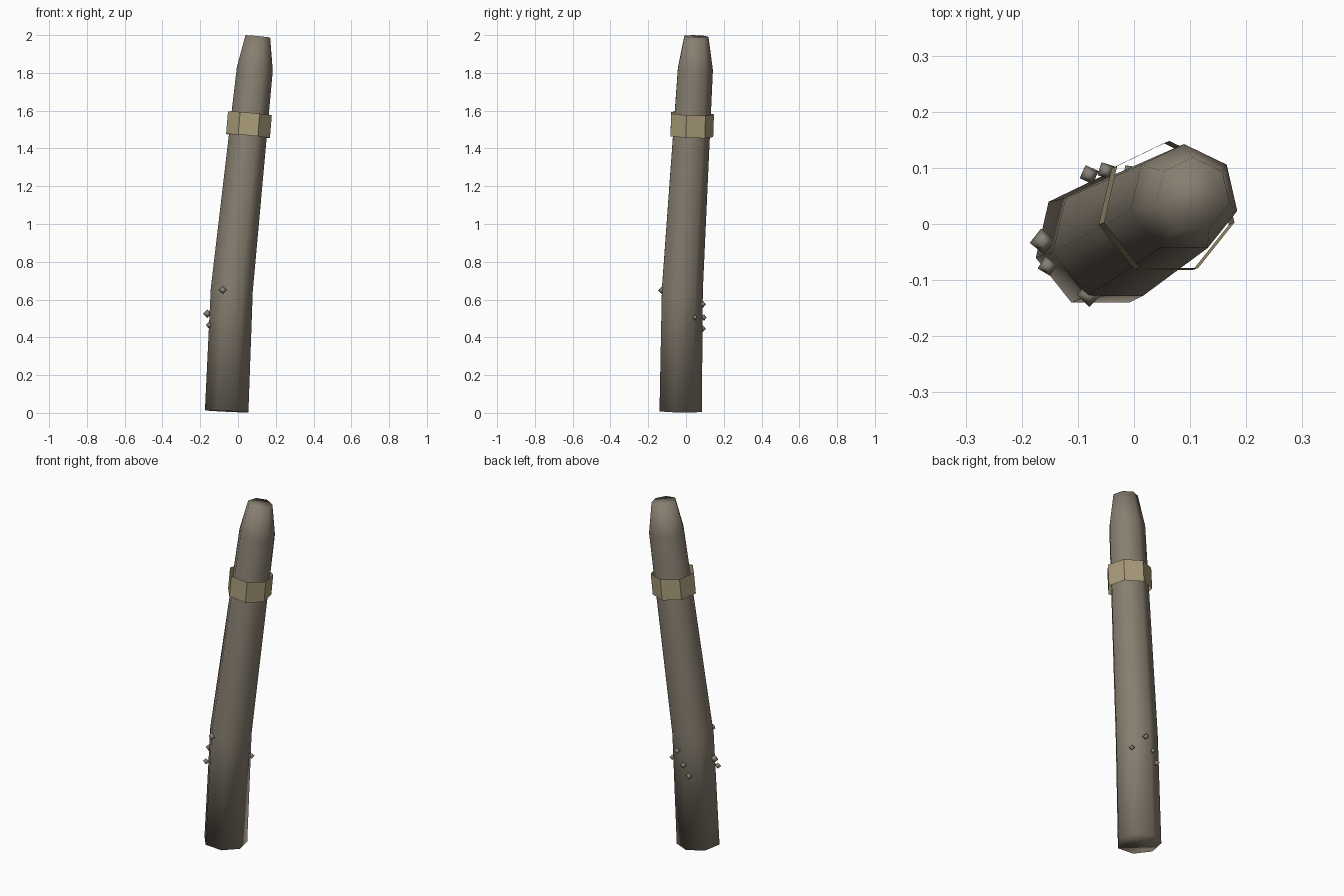
import bpy, bmesh, math
from mathutils import Vector

if "Cube" in bpy.data.objects:
    bpy.data.objects.remove(bpy.data.objects["Cube"])


def material(name, rgb):
    m = bpy.data.materials.new(name)
    m.diffuse_color = (*rgb, 1)
    m.use_nodes = True
    m.node_tree.nodes["Principled BSDF"].inputs["Base Color"].default_value = m.diffuse_color
    return m


wood = material("weathered wood", (0.242, 0.208, 0.160))
rope = material("tan rope", (0.40, 0.335, 0.195))
shell = material("grey barnacle", (0.242, 0.215, 0.175))


def loft(name, rings, mat, caps, smooth, sides=7):
    """Skin heptagon rings given as (x, y, z, radius, tilt in x, tilt in y)."""
    bm = bmesh.new()
    loops = []
    for x, y, z, r, tx, ty in rings:
        loop = []
        for k in range(sides):
            a = math.pi / 2 + math.tau * k / sides
            dx, dy = r * math.cos(a), r * math.sin(a)
            loop.append(bm.verts.new((x + dx, y + dy, z - dx * tx - dy * ty)))
        loops.append(loop)
    for low, high in zip(loops, loops[1:]):
        for k in range(sides):
            n = (k + 1) % sides
            bm.faces.new((low[k], low[n], high[n], high[k]))
    if caps:
        bm.faces.new(loops[0][::-1])
        bm.faces.new(loops[-1])
    return finish(name, bm, mat, smooth)


def finish(name, bm, mat, smooth):
    for f in bm.faces:
        f.smooth = smooth
    me = bpy.data.meshes.new(name)
    bm.to_mesh(me)
    bm.free()
    me.materials.append(mat)
    ob = bpy.data.objects.new(name, me)
    bpy.context.collection.objects.link(ob)
    return ob


# Leaning post with a slight kink and a tapered top
loft("post", [
    (-0.060, -0.034, 0.008, 0.118, 0.05, 0.02),
    (-0.033, -0.025, 0.650, 0.114, 0.07, 0.04),
    (0.089, 0.045, 1.820, 0.0975, 0.10, 0.05),
    (0.105, 0.052, 1.993, 0.067, 0.10, 0.03),
], wood, True, True)

# Loose open band around the upper post
loft("rope_band", [
    (0.053, 0.025, 1.465, 0.119, 0.09, 0.04),
    (0.063, 0.029, 1.585, 0.119, 0.09, 0.04),
], rope, False, False)

# Small barnacles scattered round the lower post: x, y, z, radius
barnacles = [
    (-0.080, -0.126, 0.650, 0.022), (-0.163, -0.031, 0.525, 0.023),
    (-0.154, -0.075, 0.465, 0.018), (-0.080, 0.088, 0.445, 0.018),
    (-0.050, 0.095, 0.505, 0.017), (-0.005, 0.090, 0.575, 0.018),
    (0.055, 0.048, 0.505, 0.016),
]
for i, (x, y, z, r) in enumerate(barnacles):
    bm = bmesh.new()
    bmesh.ops.create_uvsphere(bm, u_segments=4, v_segments=2, radius=r)
    ob = finish(f"barnacle_{i + 1}", bm, shell, True)
    ob.location = Vector((x, y, z))
    ob.rotation_euler.z = 0.12 * i
